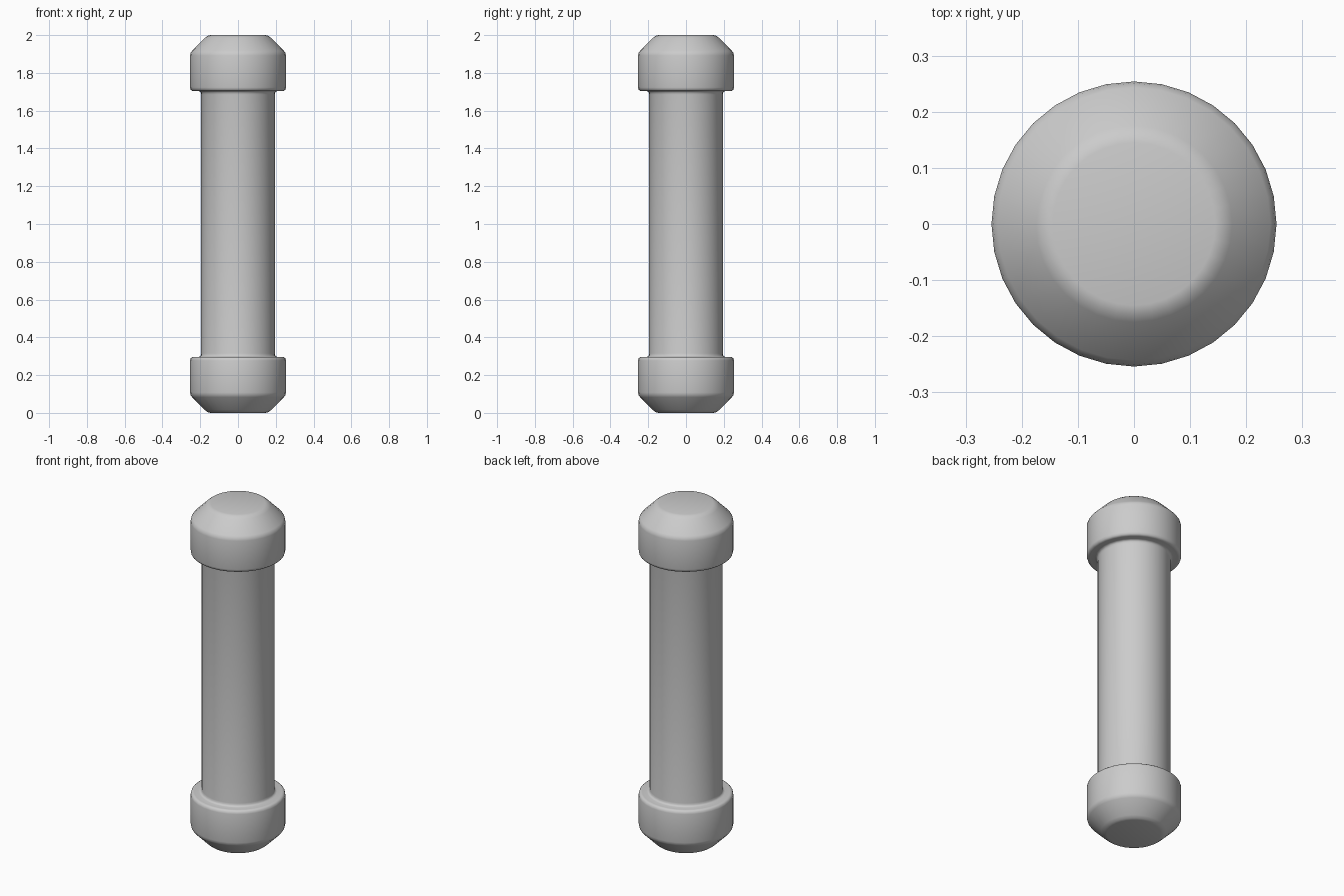
import bpy, bmesh, math

if "Cube" in bpy.data.objects:
    bpy.data.objects.remove(bpy.data.objects["Cube"])

SIDES = 32

def lathe(name, profile):
    """Revolve (radius, z) points around z, closing both ends with flat caps."""
    bm = bmesh.new()
    rings = [[bm.verts.new((r * math.cos(2 * math.pi * i / SIDES),
                            r * math.sin(2 * math.pi * i / SIDES), z))
              for i in range(SIDES)] for r, z in profile]
    for a, b in zip(rings, rings[1:]):
        for i in range(SIDES):
            j = (i + 1) % SIDES
            bm.faces.new((a[i], a[j], b[j], b[i]))
    bm.faces.new(rings[0][::-1])
    bm.faces.new(rings[-1])
    bmesh.ops.recalc_face_normals(bm, faces=bm.faces)
    mesh = bpy.data.meshes.new(name)
    bm.to_mesh(mesh)
    bm.free()
    obj = bpy.data.objects.new(name, mesh)
    bpy.context.collection.objects.link(obj)
    bpy.context.view_layer.objects.active = obj
    obj.select_set(True)
    bpy.ops.object.shade_smooth_by_angle(angle=math.radians(50))
    return obj

# Lower end: flat base, soft chamfer, collar wall, rounded lip, fillet into the shaft
lower = [(0.145, 0.0), (0.161, 0.004), (0.175, 0.015),
         (0.243, 0.083), (0.251, 0.094), (0.254, 0.108),
         (0.254, 0.277), (0.251, 0.289), (0.243, 0.295), (0.235, 0.296),
         (0.209, 0.296), (0.201, 0.299), (0.197, 0.305), (0.195, 0.315)]

# Upper end mirrors the lower one about mid height
upper = [(r, 2.0 - z) for r, z in reversed(lower)]

lathe("capped_rod", lower + upper)
